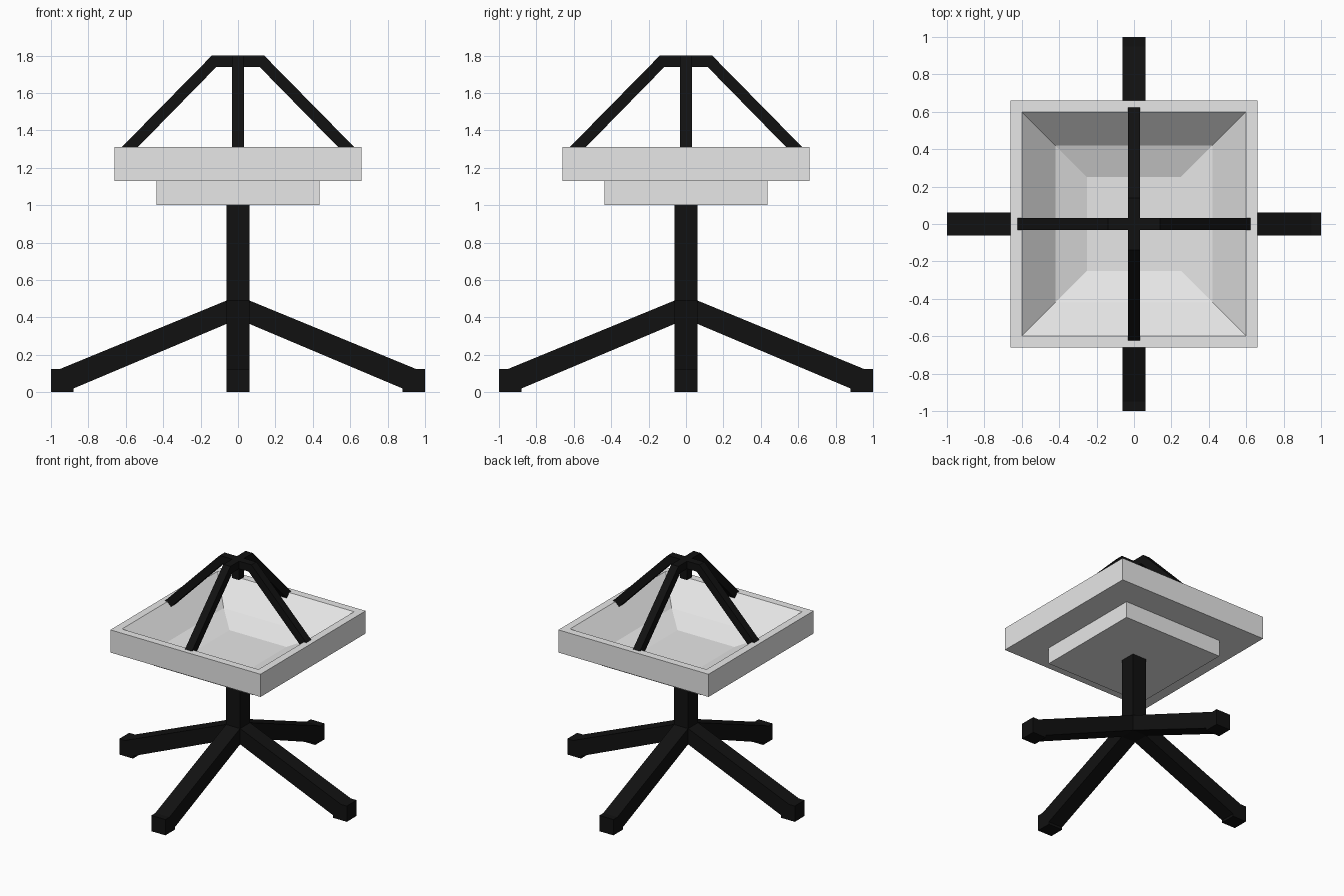
import bpy, bmesh, math

if "Cube" in bpy.data.objects:
    bpy.data.objects.remove(bpy.data.objects["Cube"])


def material(name, value):
    m = bpy.data.materials.new(name)
    m.diffuse_color = (value, value, value, 1)
    m.use_nodes = True
    m.node_tree.nodes["Principled BSDF"].inputs["Base Color"].default_value = m.diffuse_color
    return m


BLACK = material("black iron", 0.0055)
GREY = material("light grey stone", 0.8)


def finish(bm, name, mat):
    bmesh.ops.recalc_face_normals(bm, faces=bm.faces)
    mesh = bpy.data.meshes.new(name)
    bm.to_mesh(mesh)
    bm.free()
    mesh.materials.append(mat)
    ob = bpy.data.objects.new(name, mesh)
    bpy.context.collection.objects.link(ob)
    return ob


def square_loft(name, rings, mat):
    """Stack of square rings (half width, z), capped at both ends."""
    bm = bmesh.new()
    loops = [[bm.verts.new((sx * r, sy * r, z))
              for sx, sy in ((-1, -1), (1, -1), (1, 1), (-1, 1))] for r, z in rings]
    for a, b in zip(loops, loops[1:]):
        for i in range(4):
            j = (i + 1) % 4
            bm.faces.new((a[i], a[j], b[j], b[i]))
    bm.faces.new(loops[0])
    bm.faces.new(loops[-1])
    return finish(bm, name, mat)


def arch(name, upper, lower, half, mat, turn):
    """Bar bent in the xz plane, mirrored about x = 0; edges run centre to end."""
    top = [(-x, z) for x, z in reversed(upper)] + upper
    bottom = [(-x, z) for x, z in reversed(lower)] + lower
    bm = bmesh.new()
    rows = [[bm.verts.new((x, y, z)) for x, z in line]
            for line, y in ((top, -half), (top, half), (bottom, half), (bottom, -half))]
    for k in range(4):
        a, b = rows[k], rows[(k + 1) % 4]
        for i in range(len(a) - 1):
            bm.faces.new((a[i], a[i + 1], b[i + 1], b[i]))
    for end in (0, -1):
        bm.faces.new([r[end] for r in rows])
    ob = finish(bm, name, mat)
    ob.rotation_euler.z = turn
    return ob


# Stepped square basin with a two-slope hollow
square_loft("basin", [(0.436, 1.0), (0.436, 1.13), (0.66, 1.13), (0.66, 1.31),
                      (0.6, 1.31), (0.42, 1.135), (0.25, 1.07)], GREY)

# Central pole under the basin
square_loft("pole", [(0.062, 0.37), (0.062, 1.0)], BLACK)

# Crossed legs with block feet, and the crossed handle bars
for label, turn in (("side", 0), ("front_back", math.pi / 2)):
    arch(label + "_legs",
         [(0.062, 0.49), (0.95, 0.125), (1.0, 0.125), (1.0, 0.0)],
         [(0.062, 0.365), (0.88, 0.02), (0.88, 0.0), (0.94, 0.0)],
         0.062, BLACK, turn)
    arch(label + "_handle",
         [(0.14, 1.8), (0.627, 1.305)],
         [(0.115, 1.74), (0.583, 1.262)], 0.031, BLACK, turn)

# Short stub hanging below the handle crossing
square_loft("handle_stub", [(0.031, 1.65), (0.031, 1.79)], BLACK)
